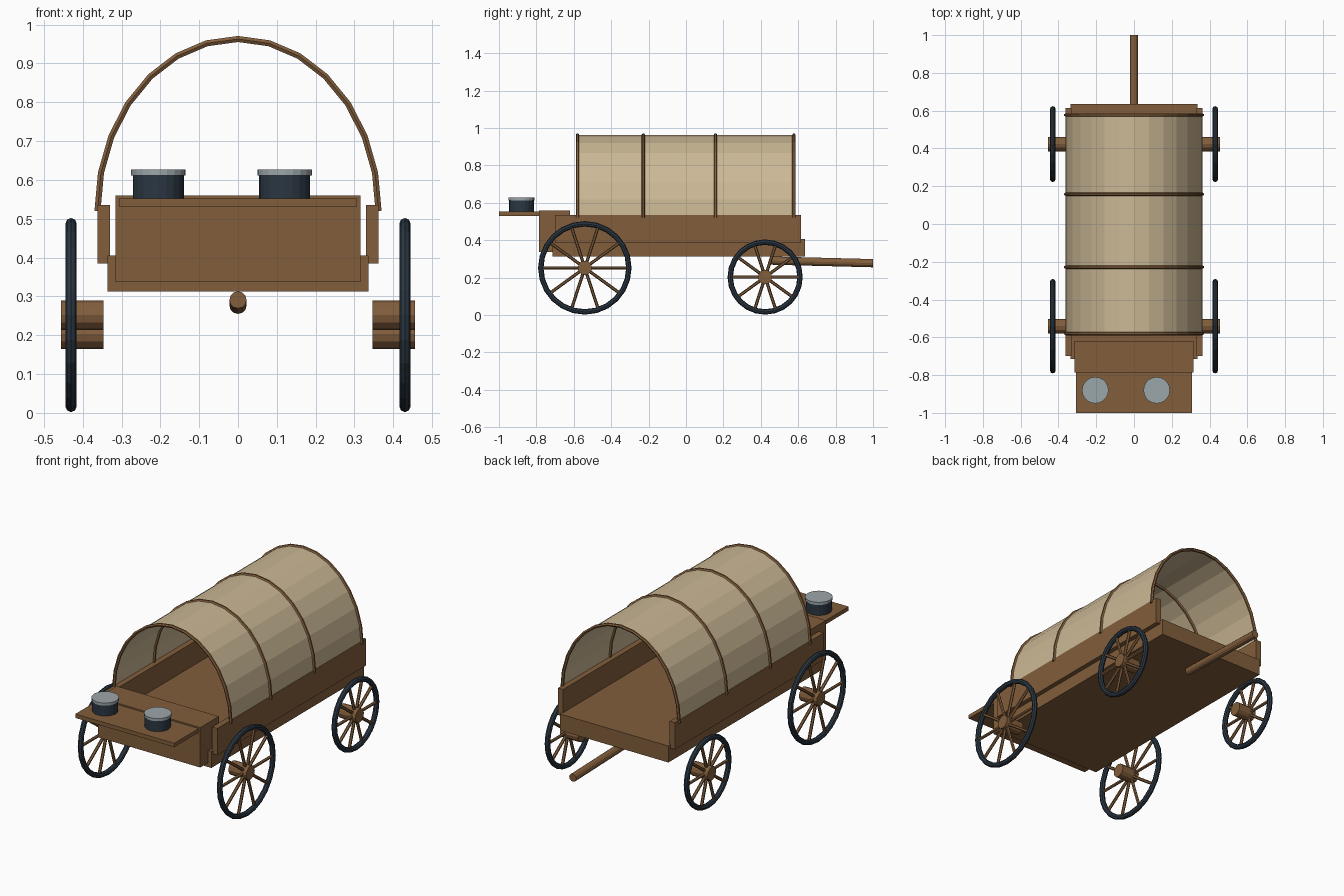
import bpy, math
from mathutils import Vector

cube = bpy.data.objects.get("Cube")
if cube:
    bpy.data.objects.remove(cube, do_unlink=True)


def material(name, rgb):
    m = bpy.data.materials.new(name)
    m.use_nodes = True
    m.diffuse_color = (*rgb, 1)
    m.node_tree.nodes["Principled BSDF"].inputs["Base Color"].default_value = (*rgb, 1)
    return m


WOOD = material("brown wood", (0.225, 0.112, 0.045))
CANVAS = material("tan canvas", (0.6, 0.48, 0.3))
IRON = material("dark iron", (0.024, 0.038, 0.055))
TIN = material("grey tin", (0.33, 0.38, 0.40))


def finish(name, mat):
    ob = bpy.context.object
    ob.name = name
    ob.data.materials.append(mat)
    return ob


def box(name, mat, xs, ys, zs):
    spans = (xs, ys, zs)
    bpy.ops.mesh.primitive_cube_add(size=1, location=[(a + b) / 2 for a, b in spans])
    ob = finish(name, mat)
    ob.scale = [b - a for a, b in spans]
    return ob


def rod(name, mat, start, end, radius, sides=8):
    a, b = Vector(start), Vector(end)
    bpy.ops.mesh.primitive_cylinder_add(vertices=sides, radius=radius,
                                        depth=(b - a).length, location=(a + b) / 2)
    ob = finish(name, mat)
    ob.rotation_mode = "QUATERNION"
    ob.rotation_quaternion = (b - a).to_track_quat("Z", "Y")
    return ob


# Wagon bed, side boards, and tongue
box("bed", WOOD, (-0.336, 0.336), (-0.715, 0.635), (0.313, 0.405))
for side, label in ((1, "left"), (-1, "right")):
    box(label + "_side_board", WOOD, sorted((side * 0.33, side * 0.362)),
        (-0.70, 0.615), (0.385, 0.535))
rod("tongue", WOOD, (0, 0.45, 0.291), (0, 1.0, 0.277), 0.022, 12)

# Supply box with fold-out shelf
box("supply_box", WOOD, (-0.316, 0.316), (-0.785, -0.62), (0.337, 0.56))
box("shelf", WOOD, (-0.306, 0.306), (-1.0, -0.78), (0.53, 0.552))

# Lidded pots
for i, x in enumerate((-0.205, 0.12)):
    rod(f"pot_{i}", IRON, (x, -0.88, 0.55), (x, -0.88, 0.613), 0.066, 20)
    rod(f"pot_lid_{i}", TIN, (x, -0.88, 0.612), (x, -0.88, 0.627), 0.07, 20)

# Arched canvas cover
SEGMENTS = 14


def arch(y, width=0.362, height=0.443):
    return [(width * math.cos(math.pi * i / SEGMENTS), y,
             0.52 + height * math.sin(math.pi * i / SEGMENTS))
            for i in range(SEGMENTS + 1)]


verts = arch(-0.58) + arch(0.58)
n = SEGMENTS + 1
mesh = bpy.data.meshes.new("canvas_cover")
mesh.from_pydata(verts, [], [(i, i + n, i + n + 1, i + 1) for i in range(SEGMENTS)])
mesh.materials.append(CANVAS)
cover = bpy.data.objects.new("canvas_cover", mesh)
bpy.context.collection.objects.link(cover)

# Bent wooden hoops
for i, y in enumerate((-0.58, -0.228, 0.158, 0.577)):
    curve = bpy.data.curves.new(f"hoop_{i}", "CURVE")
    curve.dimensions = "3D"
    curve.bevel_depth = 0.009
    curve.bevel_resolution = 1
    curve.use_fill_caps = True
    spline = curve.splines.new("POLY")
    points = arch(y)
    spline.points.add(len(points) - 1)
    for p, co in zip(spline.points, points):
        p.co = (*co, 1)
    spline.use_smooth = False
    curve.materials.append(WOOD)
    bpy.context.collection.objects.link(bpy.data.objects.new(f"hoop_{i}", curve))


# Spoked wheels
def wheel(name, side, y, radius):
    x, z, tyre = side * 0.43, radius + 0.002, 0.0145
    rim = radius - tyre
    bpy.ops.mesh.primitive_torus_add(major_radius=rim, minor_radius=tyre,
                                     major_segments=24, minor_segments=8,
                                     location=(x, y, z), rotation=(0, math.pi / 2, 0))
    finish(name + "_tyre", IRON)
    rod(name + "_hub", WOOD, (side * 0.346, y, z), (side * 0.456, y, z), 0.038, 12)
    for k in range(10):
        a = math.tau * k / 10
        rod(f"{name}_spoke_{k}", WOOD, (x, y, z),
            (x, y + rim * math.cos(a), z + rim * math.sin(a)), 0.0085, 6)


for side, label in ((1, "left"), (-1, "right")):
    wheel(label + "_large_wheel", side, -0.541, 0.25)
    wheel(label + "_small_wheel", side, 0.423, 0.201)
